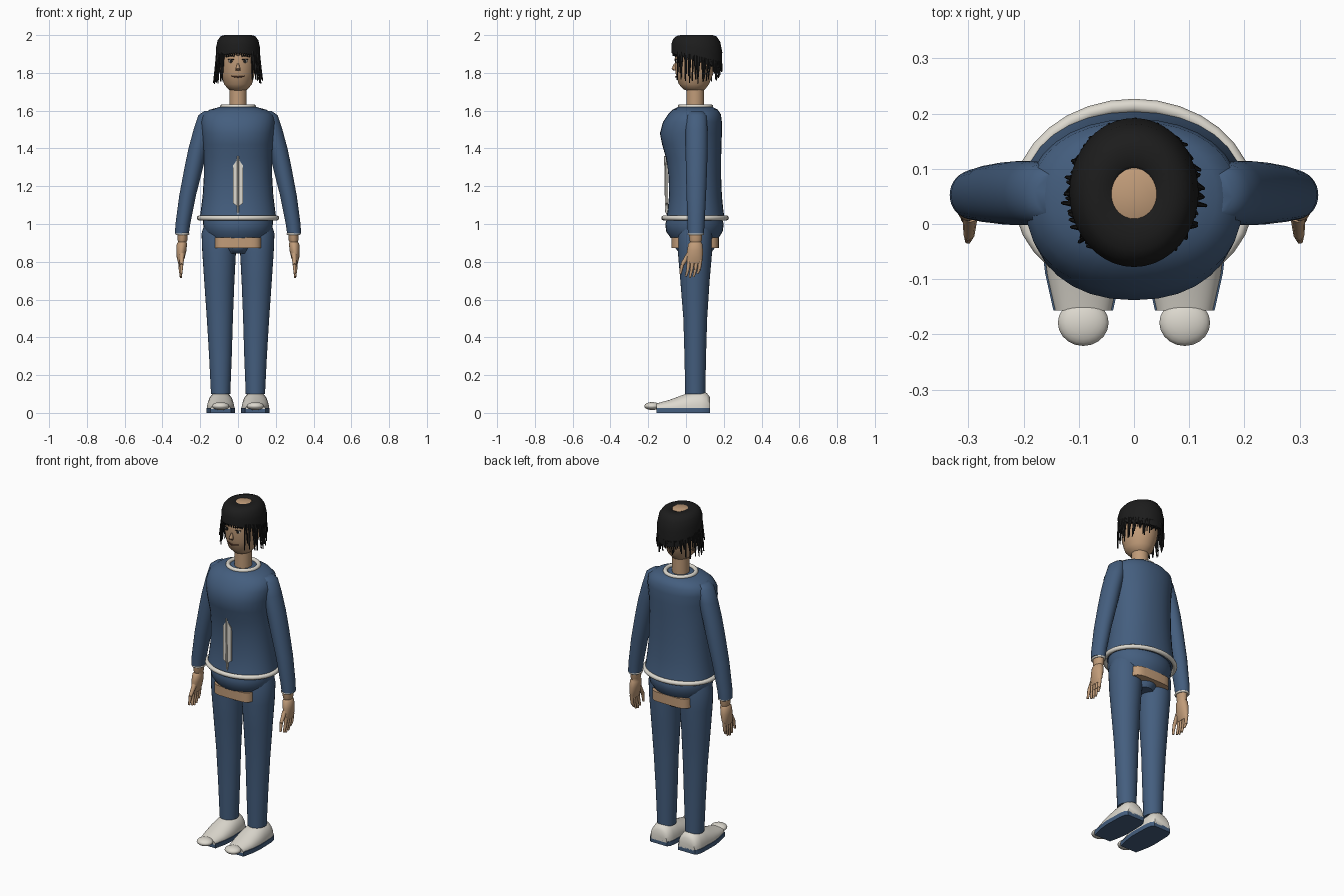
import bpy, bmesh, math, random
from mathutils import Vector

random.seed(4)
if "Cube" in bpy.data.objects:
    bpy.data.objects.remove(bpy.data.objects["Cube"])


def material(name, rgb):
    m = bpy.data.materials.new(name)
    m.use_nodes = True
    m.diffuse_color = (*rgb, 1)
    m.node_tree.nodes["Principled BSDF"].inputs["Base Color"].default_value = (*rgb, 1)
    return m


BLUE = material("blue cloth", (0.058, 0.112, 0.21))
SKIN = material("skin", (0.53, 0.33, 0.19))
WHITE = material("off white", (0.72, 0.69, 0.62))
BLACK = material("black hair", (0.012, 0.012, 0.012))
BROWN = material("lip brown", (0.12, 0.05, 0.03))


def finish(name, bm, mat, angle=50):
    bmesh.ops.recalc_face_normals(bm, faces=bm.faces)
    mesh = bpy.data.meshes.new(name)
    bm.to_mesh(mesh)
    bm.free()
    mesh.materials.append(mat)
    for p in mesh.polygons:
        p.use_smooth = True
    mesh.set_sharp_from_angle(angle=math.radians(angle))
    obj = bpy.data.objects.new(name, mesh)
    bpy.context.scene.collection.objects.link(obj)
    return obj


def shell(name, rings, mat, cap=True):
    """Skin a list of point rings."""
    bm = bmesh.new()
    rows = [[bm.verts.new(p) for p in ring] for ring in rings]
    n = len(rows[0])
    for a, b in zip(rows, rows[1:]):
        for i in range(n):
            bm.faces.new((a[i], a[(i + 1) % n], b[(i + 1) % n], b[i]))
    if cap:
        bm.faces.new(rows[0])
        bm.faces.new(rows[-1])
    bmesh.ops.remove_doubles(bm, verts=bm.verts, dist=1e-5)
    return finish(name, bm, mat)


def oval(z, x, rx, y0, y1, power=2.0, n=32):
    """Horizontal ring from front y0 to back y1."""
    pts = []
    for i in range(n):
        c, s = math.cos(math.tau * i / n), math.sin(math.tau * i / n)
        u = math.copysign(abs(c) ** (2 / power), c)
        v = math.copysign(abs(s) ** (2 / power), s)
        pts.append((x + rx * u, (y0 + y1) / 2 + (y1 - y0) / 2 * v, z))
    return pts


def band(name, z, x, rx, y0, y1, r, mat):
    """Rounded trim around an oval."""
    rings = []
    for k in range(11):
        a = math.tau * k / 10
        d = r * math.cos(a)
        rings.append(oval(z + r * math.sin(a), x, rx + d, y0 - d, y1 + d))
    return shell(name, rings, mat, cap=False)


def tubes(name, segments, mat, n=8):
    """Tapered rods, each (start, end, start radius, end radius)."""
    bm = bmesh.new()
    for p, q, r0, r1 in segments:
        p, q = Vector(p), Vector(q)
        turn = (q - p).to_track_quat('Z', 'Y')
        rows = []
        for c, r in ((p, r0), (q, r1)):
            rows.append([bm.verts.new(c + turn @ Vector((r * math.cos(math.tau * i / n),
                         r * math.sin(math.tau * i / n), 0))) for i in range(n)])
        for i in range(n):
            j = (i + 1) % n
            bm.faces.new((rows[0][i], rows[0][j], rows[1][j], rows[1][i]))
        bm.faces.new(rows[0])
        bm.faces.new(rows[1])
    return finish(name, bm, mat)


def ball(name, centre, radii, mat):
    bm = bmesh.new()
    bmesh.ops.create_uvsphere(bm, u_segments=20, v_segments=12, radius=1)
    for v in bm.verts:
        v.co = Vector(centre) + Vector([a * b for a, b in zip(v.co, radii)])
    return finish(name, bm, mat)


# Sweater: z, half width, front, back
torso = [(1.03, .203, -.105, .205), (1.07, .197, -.097, .198), (1.15, .187, -.09, .19),
         (1.25, .181, -.092, .186), (1.35, .181, -.106, .186), (1.42, .185, -.126, .188),
         (1.48, .19, -.138, .19), (1.54, .196, -.122, .19), (1.58, .187, -.095, .185),
         (1.605, .15, -.07, .168), (1.62, .095, -.04, .14)]
shell("sweater_body", [oval(z, 0, w, f, b, 2.2) for z, w, f, b in torso], BLUE)
band("sweater_hem", 1.032, 0, .205, -.118, .214, .013, WHITE)
band("collar", 1.622, 0, .084, -.032, .132, .012, WHITE)

# Front zip, a slim plate with a pointed pull at each end
zip_rows = [(1.05, .002), (1.095, .006), (1.11, .026), (1.31, .026), (1.335, .008), (1.37, .002)]
shell("zip_plate", [[(w, -.105, z), (-w, -.105, z), (-w, -.095, z), (w, -.095, z)]
                    for z, w in zip_rows], WHITE)
tubes("zip_teeth", [((0, -.106, 1.06), (0, -.112, 1.36), .005, .004)], WHITE)

# Hips, the bare strip and the trouser seat
hips = [(1.03, .185, -.1, .19), (1.0, .185, -.11, .2), (.96, .178, -.105, .194),
        (.925, .155, -.08, .172)]
shell("trouser_hips", [oval(z, 0, w, f, b) for z, w, f, b in hips], BLUE)
shell("bare_hip_strip", [oval(z, 0, .127, -.078, .175, 5) for z in (.928, .872)], SKIN)
shell("trouser_seat", [oval(.9, 0, .09, -.06, .155), oval(.87, 0, .075, -.055, .15),
                       oval(.843, 0, .06, -.03, .13)], BLUE)

# Neck and head
shell("neck", [oval(z, 0, .046, .002, .096) for z in (1.6, 1.74)], SKIN)
head = [(1.702, .025, .02, .08), (1.712, .05, -.012, .1), (1.74, .074, -.038, .122),
        (1.8, .09, -.056, .146), (1.87, .096, -.06, .16), (1.93, .095, -.056, .162),
        (1.97, .08, -.035, .145), (1.99, .055, -.005, .11), (1.999, .04, .01, .09)]
shell("head", [oval(*r[:1], 0, *r[1:]) for r in head], SKIN)

# Face
shell("nose", [oval(1.85, 0, .004, -.064, -.05, n=12), oval(1.822, 0, .012, -.076, -.05, n=12),
               oval(1.812, 0, .008, -.066, -.05, n=12)], SKIN)
tubes("mouth", [((-.034, -.046, 1.782), (0, -.056, 1.778), .003, .004),
                ((.034, -.046, 1.782), (0, -.056, 1.778), .003, .004)], BROWN)
for s, side in ((1, "left"), (-1, "right")):
    ball(side + "_eye", (s * .037, -.05, 1.862), (.014, .005, .009), WHITE)
    ball(side + "_pupil", (s * .037, -.054, 1.862), (.008, .004, .008), BLACK)
    tubes(side + "_brow", [((s * .018, -.057, 1.887), (s * .04, -.052, 1.892), .003, .003),
                           ((s * .04, -.052, 1.892), (s * .06, -.038, 1.884), .003, .002)], BLACK)
    tubes(side + "_lash", [((s * .022, -.057, 1.871), (s * .052, -.046, 1.871), .002, .002)], BLACK)
    ball(side + "_nostril", (s * .009, -.066, 1.815), (.004, .004, .003), BROWN)


# Hair cap, lower at the back and open at the crown
def hair_edge(a):
    return 1.863 - .042 * math.sin(a)


def hair_point(a, t, f):
    z = 2.0 + (hair_edge(a) - 2.0) * t
    return (.117 * f * math.cos(a), .057 + .135 * f * math.sin(a), z)


profile = [(.03, .33), (0, .37), (0, .62), (.04, .78), (.2, .92), (.5, 1), (1, .99), (1, .84)]
angles = [math.tau * i / 40 for i in range(40)]
shell("hair_cap", [[hair_point(a, t, f) for a in angles] for t, f in profile], BLACK, cap=False)

# Loose strands on the sides and back, short fringe tips in front
strands = []
for i in range(60):
    a = math.radians(-48 + 276 * i / 59) + random.uniform(-.03, .03)
    side = abs(math.cos(a))
    x, y, z = hair_point(a, .8, .96)
    out = 1 + random.uniform(.02, .2) * side
    tip = (x * out, y + random.uniform(-.012, .004), random.uniform(1.74, 1.8) + .04 * (1 - side))
    strands.append(((x, y, z), tip, .006, .003))
for i in range(14):
    a = math.radians(-130 + 80 * i / 13)
    x, y, z = hair_point(a, .9, .93)
    strands.append(((x, y, z), (x, y, z - .025), .007, .002))
tubes("hair_strands", strands, BLACK, 6)

# Limbs: z, centre x, half width, front, back
sleeve = [(1.597, .155, .025, .02, .09), (1.575, .168, .042, .004, .108), (1.5, .185, .05, -.002, .114),
          (1.4, .212, .05, -.002, .114), (1.3, .234, .049, -.001, .112), (1.15, .267, .044, .003, .106),
          (1.0, .292, .039, .008, .098), (.95, .297, .037, .01, .095)]
hand = [(.955, .293, .026, .016, .086), (.915, .294, .026, .018, .084), (.905, .295, .022, .022, .08),
        (.895, .297, .027, .012, .086), (.86, .3, .027, .006, .09), (.82, .303, .021, .004, .088),
        (.79, .305, .011, .006, .082)]
leg = [(1.0, .098, .08, -.035, .135), (.95, .1, .093, -.043, .14), (.85, .1, .089, -.043, .138),
       (.7, .099, .08, -.03, .125), (.5, .096, .069, -.014, .112), (.3, .093, .06, -.008, .106),
       (.1, .092, .051, -.004, .102)]
# Shoe: y, half width, height
shoe = [(.126, .052, .085), (.11, .064, .105), (.08, .07, .116), (.03, .071, .11),
        (-.03, .073, .09), (-.09, .066, .068), (-.157, .051, .05)]

for s, side in ((1, "left"), (-1, "right")):
    for part, rows, mat in (("sleeve", sleeve, BLUE), ("hand", hand, SKIN), ("trouser_leg", leg, BLUE)):
        shell(f"{side}_{part}", [oval(z, s * x, w, f, b) for z, x, w, f, b in rows], mat)
    band(side + "_cuff", .947, s * .294, .031, .014, .09, .006, WHITE)

    # Fingers bend in two joints, the thumb leans forward
    x = s * .305
    fingers = []
    for k in range(4):
        y, drop = .016 + .02 * k, (.722, .715, .72, .738)[k]
        mid, tip = (x, y - .006, .76), (x - s * .003, y - .016, drop)
        fingers += [((x, y, .81), mid, .011, .009), (mid, tip, .009, .006)]
    fingers += [((x - s * .008, .015, .84), (x - s * .006, -.02, .785), .014, .01),
                ((x - s * .006, -.02, .785), (x - s * .004, -.03, .735), .01, .006)]
    tubes(side + "_fingers", fingers, SKIN)

    # Shoe upper, flat sole and round toe
    upper = [[(s * .092 + w * math.cos(a), y, .02 + (h - .02) * max(0, math.sin(a)) ** .8)
              for a in angles] for y, w, h in shoe]
    shell(side + "_shoe", upper, WHITE)
    sole = [[(s * .092 + i * (w + .003), y, z) for i, z in ((-1, 0), (1, 0), (1, .026), (-1, .026))]
            for y, w, h in shoe]
    shell(side + "_sole", sole, BLUE)
    ball(side + "_toe", (s * .092, -.179, .036), (.046, .042, .021), WHITE)
